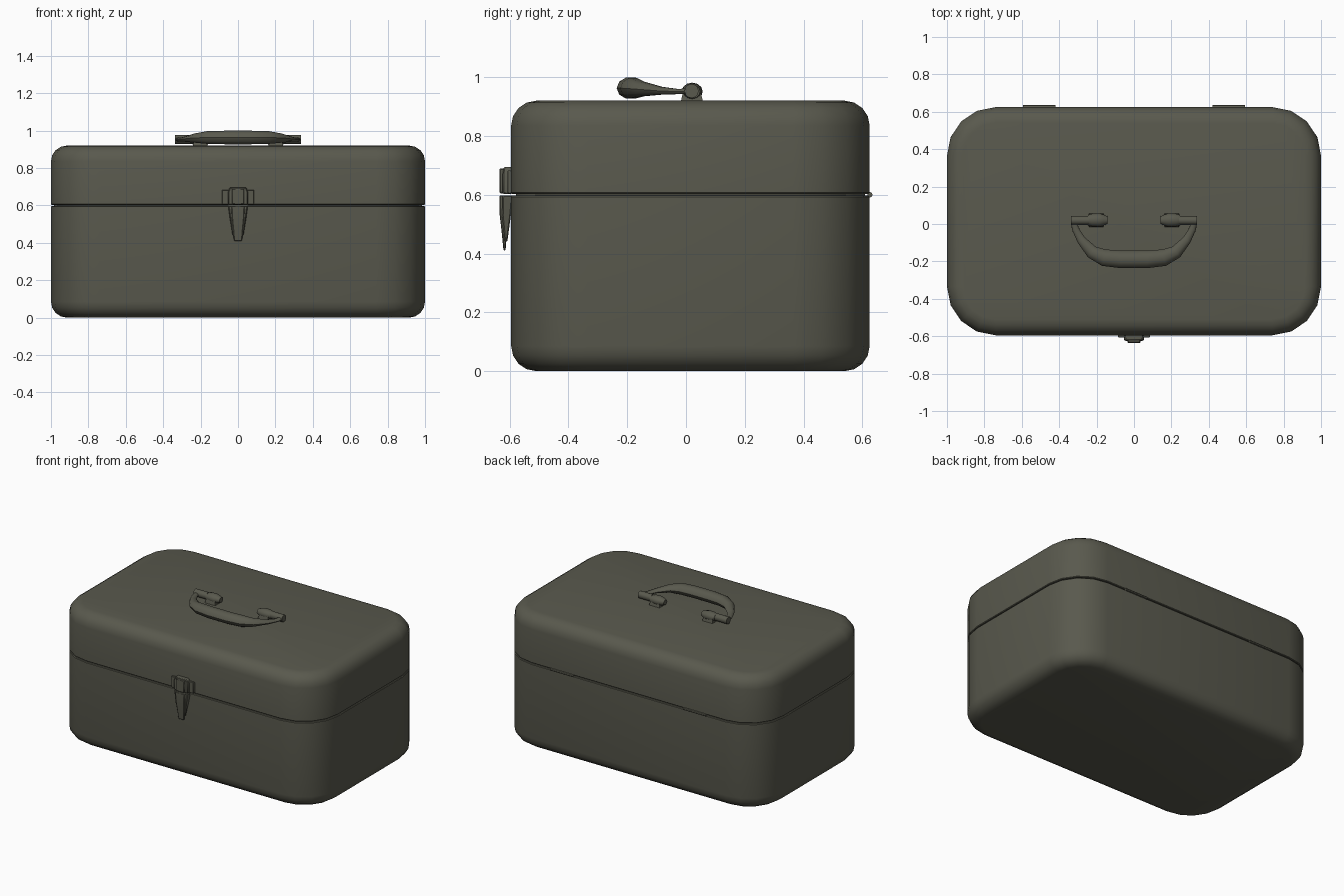
import bpy, bmesh, math
from mathutils import Vector

if "Cube" in bpy.data.objects:
    bpy.data.objects.remove(bpy.data.objects["Cube"])

paint = bpy.data.materials.new("olive_paint")
paint.diffuse_color = (0.10, 0.10, 0.075, 1)
paint.use_nodes = True
paint.node_tree.nodes["Principled BSDF"].inputs["Base Color"].default_value = paint.diffuse_color


def finish(bm, name, angle=35):
    bmesh.ops.recalc_face_normals(bm, faces=bm.faces)
    me = bpy.data.meshes.new(name)
    bm.to_mesh(me)
    bm.free()
    ob = bpy.data.objects.new(name, me)
    bpy.context.collection.objects.link(ob)
    me.materials.append(paint)
    bpy.ops.object.select_all(action='DESELECT')
    ob.select_set(True)
    bpy.context.view_layer.objects.active = ob
    bpy.ops.object.shade_smooth_by_angle(angle=math.radians(angle))
    return ob


def loft(name, rings, cap_start=True, cap_end=True, angle=35):
    """Skin a list of closed rings that have equal point counts."""
    bm = bmesh.new()
    loops = [[bm.verts.new(p) for p in r] for r in rings]
    for a, b in zip(loops, loops[1:]):
        for i in range(len(a)):
            j = (i + 1) % len(a)
            bm.faces.new((a[i], a[j], b[j], b[i]))
    if cap_start:
        bm.faces.new(loops[0])
    if cap_end:
        bm.faces.new(loops[-1])
    return finish(bm, name, angle)


def box_ring(z, inset, hx=1.0, hy=0.61, cy=0.015, r=0.26, seg=4):
    """Rounded rectangle at height z."""
    pts = []
    rr = r - inset
    for k, (sx, sy) in enumerate(((1, 1), (-1, 1), (-1, -1), (1, -1))):
        for i in range(seg + 1):
            a = math.pi / 2 * (k + i / seg)
            pts.append((sx * (hx - r) + rr * math.cos(a),
                        cy + sy * (hy - r) + rr * math.sin(a), z))
    return pts


def box_half(name, z_flat, z_seam):
    """Half of the box: rounded flat end, straight wall, small lip turned in at the seam."""
    s = 1 if z_seam > z_flat else -1
    R = 0.085
    prof = []
    for i in range(5):
        a = math.pi / 2 * i / 4
        prof.append((z_flat + s * R * (1 - math.cos(a)), R * (1 - math.sin(a))))
    prof += [(z_seam - s * 0.004, 0), (z_seam, 0.004), (z_seam, 0.03)]
    return loft(name, [box_ring(*p) for p in prof], True, False)


# Box and lid
box_half("box_base", 0.0, 0.597)
box_half("box_lid", 0.92, 0.603)
loft("seam_liner", [box_ring(0.57, 0.016), box_ring(0.63, 0.016)], False, False)


def lathe_x(name, prof, cy, cz, n=12, zs=1.0):
    """Turned part along x from (x, radius) pairs."""
    return loft(name, [[(x, cy + r * math.cos(2 * math.pi * i / n),
                         cz + zs * r * math.sin(2 * math.pi * i / n))
                        for i in range(n)] for x, r in prof])


# Hinges and handle mounts, one per side
for s, side in ((-1, "left"), (1, "right")):
    lathe_x("hinge_" + side, [(s * 0.42, 0.009), (s * 0.593, 0.009)], 0.626, 0.6, 8)
    lathe_x("handle_mount_" + side,
            [(s * x, r) for x, r in ((0.142, 0.02), (0.165, 0.03), (0.185, 0.036),
                                     (0.225, 0.034), (0.247, 0.027))],
            0.021, 0.951, 12, 0.85)
    lathe_x("handle_pin_" + side, [(s * 0.24, 0.024), (s * 0.338, 0.024)], 0.019, 0.953)
    foot = []
    for z, g in ((0.915, 0.008), (0.95, 0)):
        foot.append([(s * (0.17 - g), -0.01 - g, z), (s * (0.235 + g), -0.01 - g, z),
                     (s * (0.235 + g), 0.05 + g, z), (s * (0.17 - g), 0.05 + g, z)])
    loft("mount_foot_" + side, foot)

# Carrying handle: section (x, y, z, half width, half height) swept and mirrored
half = [(0.321, 0.02, 0.953, 0.017, 0.012), (0.314, -0.025, 0.951, 0.018, 0.009),
        (0.282, -0.085, 0.954, 0.024, 0.014), (0.225, -0.15, 0.960, 0.035, 0.026),
        (0.16, -0.180, 0.963, 0.045, 0.036), (0.07, -0.189, 0.963, 0.047, 0.038)]
path = half + [(-p[0],) + p[1:] for p in reversed(half)]
rings = []
for i, (x, y, z, w, h) in enumerate(path):
    a, b = path[max(i - 1, 0)], path[min(i + 1, len(path) - 1)]
    t = Vector((b[0] - a[0], b[1] - a[1], 0)).normalized()
    side = Vector((-t.y, t.x, 0))
    rings.append([Vector((x, y, z)) + side * w * math.cos(k * math.pi / 5)
                  + Vector((0, 0, h * math.sin(k * math.pi / 5))) for k in range(10)])
loft("handle_grip", rings, angle=40)


def slab(name, sections, bevel=0.004):
    """Latch part from (z, half width, front y, back y) sections."""
    ob = loft(name, [[(-w, b, z), (w, b, z), (w * 0.95, f, z), (-w * 0.95, f, z)]
                     for z, w, f, b in sections], angle=30)
    m = ob.modifiers.new("edge_bevel", 'BEVEL')
    m.width = bevel
    m.segments = 1
    return ob


# Latch
slab("latch_plate", [(0.605, 0.088, -0.607, -0.59), (0.682, 0.088, -0.607, -0.59)], 0.002)
slab("latch_cap", [(0.603, 0.055, -0.624, -0.59), (0.67, 0.055, -0.624, -0.59),
                   (0.695, 0.045, -0.62, -0.59)])
slab("latch_ridge", [(0.605, 0.034, -0.635, -0.61), (0.69, 0.034, -0.635, -0.61)])
slab("latch_body", [(0.598, 0.053, -0.624, -0.59), (0.53, 0.044, -0.626, -0.596),
                    (0.47, 0.034, -0.62, -0.604), (0.44, 0.03, -0.618, -0.608)])
slab("latch_tongue", [(0.598, 0.036, -0.635, -0.61), (0.54, 0.034, -0.635, -0.61),
                      (0.47, 0.027, -0.627, -0.61), (0.41, 0.022, -0.621, -0.614)], 0.003)
